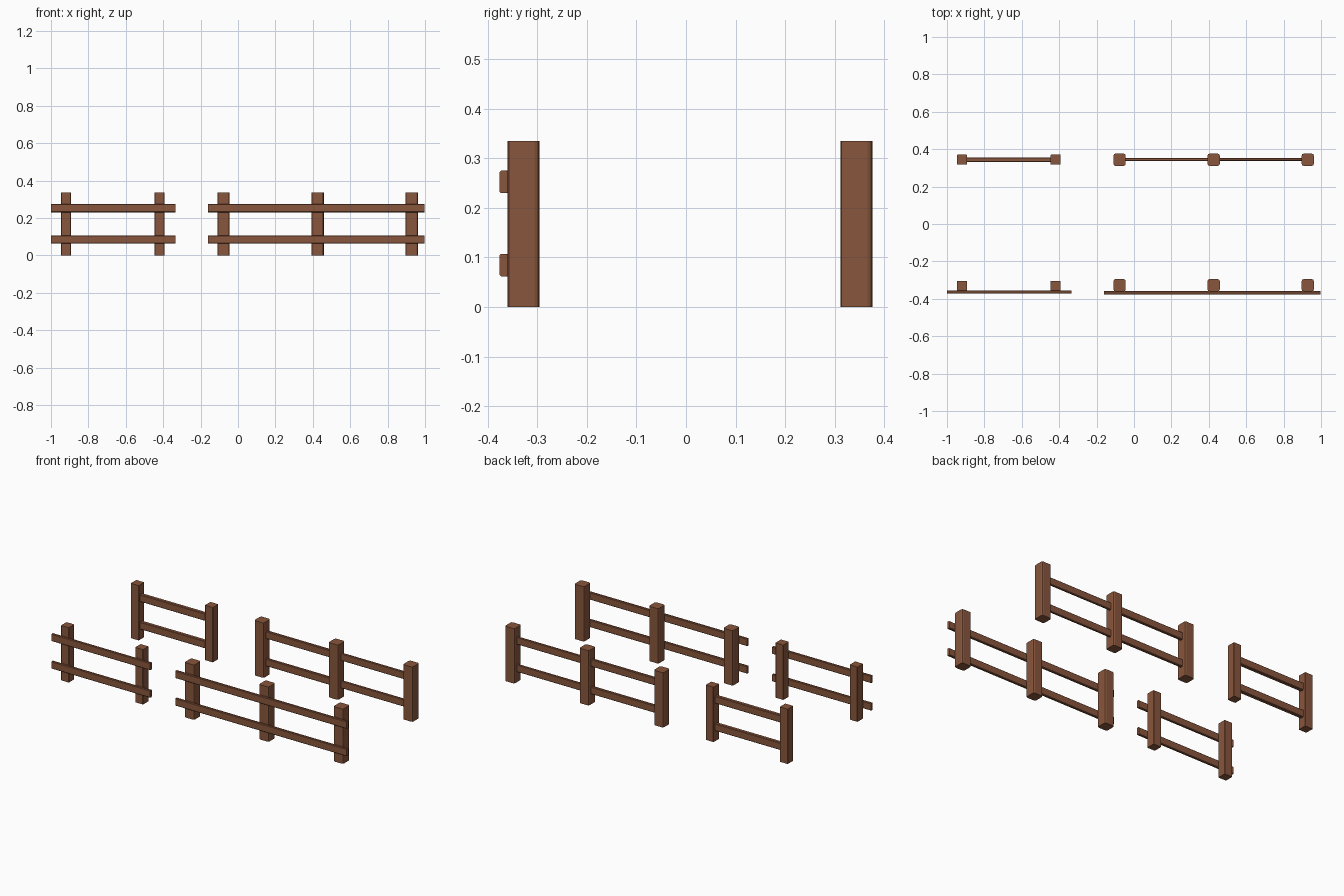
import bpy, bmesh

if "Cube" in bpy.data.objects:
    bpy.data.objects.remove(bpy.data.objects["Cube"])

wood = bpy.data.materials.new("brown_wood")
wood.diffuse_color = (0.25, 0.093, 0.045, 1)
wood.use_nodes = True
wood.node_tree.nodes["Principled BSDF"].inputs["Base Color"].default_value = wood.diffuse_color


def box(name, x, y, z, bevel=0.0, axis=None, segments=1):
    """Box from (min, max) ranges; optionally bevel only edges along one axis."""
    bm = bmesh.new()
    bmesh.ops.create_cube(bm, size=1)
    for v in bm.verts:
        for i, (lo, hi) in enumerate((x, y, z)):
            v.co[i] = lo if v.co[i] < 0 else hi
    if bevel:
        edges = [e for e in bm.edges
                 if abs((e.verts[0].co - e.verts[1].co)[axis]) > 1e-5]
        bmesh.ops.bevel(bm, geom=edges, offset=bevel, segments=segments,
                        profile=0.5, affect='EDGES')
    mesh = bpy.data.meshes.new(name)
    bm.to_mesh(mesh)
    bm.free()
    mesh.materials.append(wood)
    obj = bpy.data.objects.new(name, mesh)
    bpy.context.collection.objects.link(obj)


def posts(name, xs, y, width, bevel, segments):
    for i, x in enumerate(xs):
        h = width / 2
        box(f"{name}_post_{i + 1}", (x - h, x + h), (y - h, y + h), (0, 0.335),
            bevel, 2, segments)


def rails(name, x, y):
    for level, z in (("lower", (0.062, 0.107)), ("upper", (0.230, 0.275))):
        box(f"{name}_{level}_rail", x, y, z, 0.003, 0)


SHORT = (-0.92, -0.419)
LONG = (-0.077, 0.426, 0.929)

# Front fences: rails nailed across the face of the posts
posts("front_short", SHORT, -0.330, 0.053, 0.002, 1)
rails("front_short", (-1.0, -0.333), (-0.372, -0.3565))
posts("front_long", LONG, -0.3275, 0.065, 0.010, 2)
rails("front_long", (-0.16, 0.998), (-0.376, -0.3595))

# Back fences: rails fitted between the posts
posts("back_short", SHORT, 0.344, 0.053, 0.002, 1)
rails("back_short", (SHORT[0] + 0.015, SHORT[1] - 0.015), (0.332, 0.355))
posts("back_long", LONG, 0.3435, 0.065, 0.010, 2)
rails("back_long_left", (LONG[0] + 0.02, LONG[1] - 0.02), (0.336, 0.354))
rails("back_long_right", (LONG[1] + 0.02, LONG[2] - 0.02), (0.338, 0.352))
